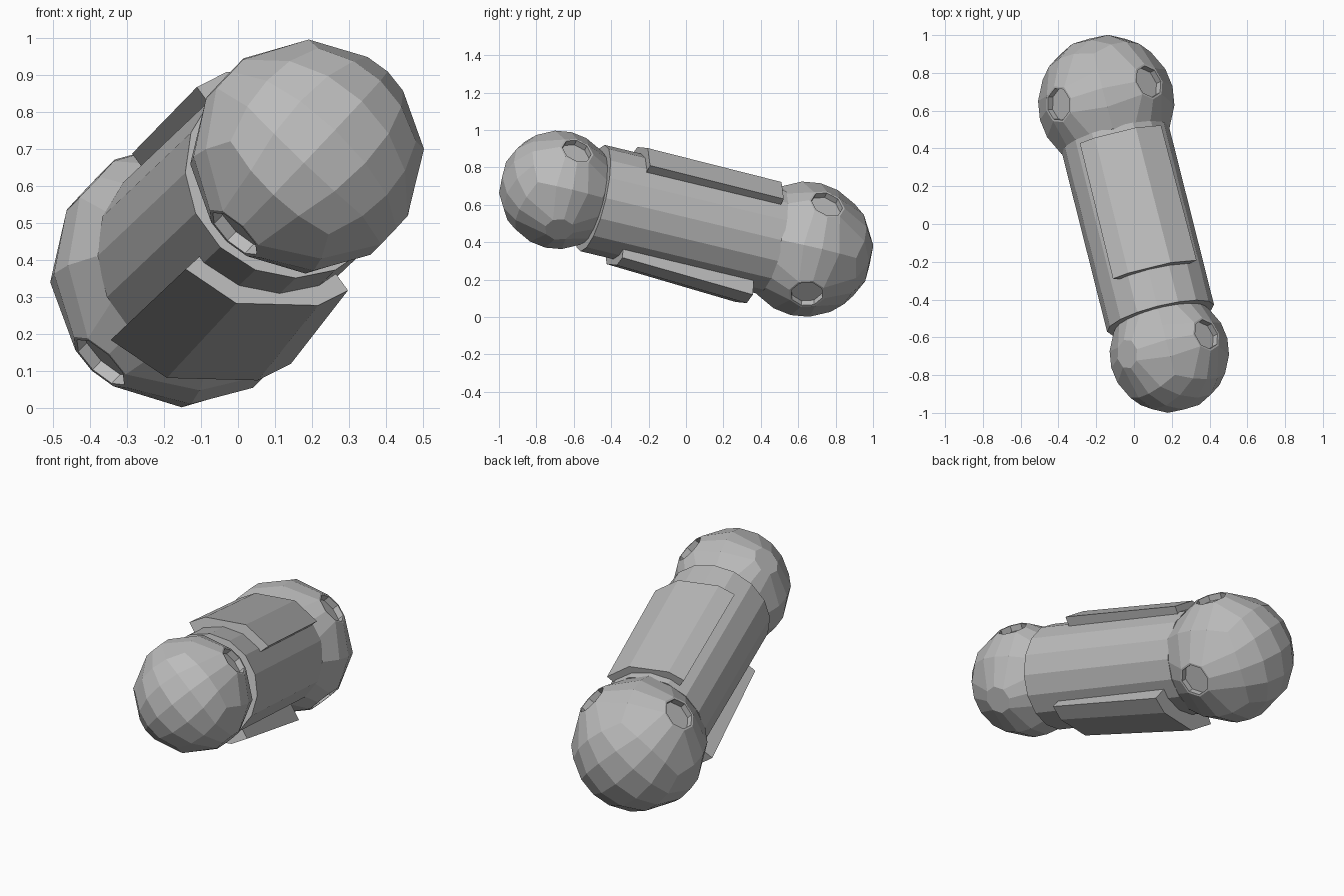
import bpy, bmesh, math
from mathutils import Vector, Matrix

if "Cube" in bpy.data.objects:
    bpy.data.objects.remove(bpy.data.objects["Cube"])

mat = bpy.data.materials.new("plain grey")
mat.diffuse_color = (0.5, 0.5, 0.5, 1)
mat.use_nodes = True
mat.node_tree.nodes["Principled BSDF"].inputs["Base Color"].default_value = mat.diffuse_color

A = Vector((0.187, -0.683, 0.68))      # front ball centre
B = Vector((-0.147, 0.64, 0.363))      # rear ball centre
D = (B - A).normalized()               # long axis
U = D.cross(Vector((0, 0, 1))).normalized()
V = U.cross(D)


def at(t, a, r):
    """Point at distance t along the axis, angle a from up, radius r."""
    return A + D * t + (U * math.sin(a) + V * math.cos(a)) * r


def finish(name, bm):
    bmesh.ops.recalc_face_normals(bm, faces=bm.faces)
    me = bpy.data.meshes.new(name)
    bm.to_mesh(me)
    bm.free()
    me.materials.append(mat)
    bpy.context.collection.objects.link(bpy.data.objects.new(name, me))


def ball(name, centre, radius, pits):
    """Cube-based ball with octagonal pits: (side direction, angular size, depth)."""
    bm = bmesh.new()
    bmesh.ops.create_cube(bm, size=2)
    bmesh.ops.subdivide_edges(bm, edges=bm.edges[:], cuts=3, use_grid_fill=True)
    for v in bm.verts:
        v.co = Vector([math.tan(c * math.pi / 4) for c in v.co]).normalized() * radius
    for direction, size, depth in pits:
        n = Vector(direction)
        mid = min(bm.verts, key=lambda v: (v.co - n * radius).length)
        ring = {v for f in mid.link_faces for v in f.verts if v is not mid}
        for v in ring:
            side = (v.co - n * v.co.dot(n)).normalized()
            v.co = (n * math.cos(size) + side * math.sin(size)) * radius
        face = bmesh.ops.dissolve_verts(bm, verts=[mid])
        top = min(bm.faces, key=lambda f: (f.calc_center_median() - n * radius).length)
        if depth:
            bmesh.ops.inset_region(bm, faces=[top], thickness=0.012)
            floor = bmesh.ops.extrude_discrete_faces(bm, faces=[top])["faces"][0]
            for v in floor.verts:
                v.co -= n * depth
    # turn the ball so its pits sit on the diagonals around the axis
    x, y = (U + V).normalized(), (V - U).normalized()
    z = x.cross(y)
    rot = Matrix((x, y, z)).transposed().to_4x4()
    bmesh.ops.transform(bm, matrix=Matrix.Translation(centre) @ rot, verts=bm.verts)
    finish(name, bm)


# end balls with pits on their four sides
ball("rear_ball", B, 0.362, [(d, 0.28, 0.035) for d in
                             ((1, 0, 0), (-1, 0, 0), (0, 1, 0), (0, -1, 0))])
ball("front_ball", A, 0.317, [((1, 0, 0), 0.3, 0.035), ((-1, 0, 0), 0.3, 0.035),
                              ((0, 1, 0), 0.25, 0), ((0, -1, 0), 0.25, 0)])

# cylindrical body
bm = bmesh.new()
rings = [[bm.verts.new(at(t, i * math.tau / 16, 0.292)) for i in range(16)]
         for t in (0.195, 1.2)]
for i in range(16):
    j = (i + 1) % 16
    bm.faces.new((rings[0][i], rings[0][j], rings[1][j], rings[1][i]))
for r in rings:
    bm.faces.new(r)
finish("body", bm)


def plate(name, turn, t0, t1, r0, r1):
    """Curved cover plate lying on the body."""
    bm = bmesh.new()
    loops = []
    angles = [math.radians(a + turn) for a in (-34, -18, 21, 49)]
    for t, r in ((t0, r0), (t1, r1)):
        loop = [at(t, a, r) for a in angles] + [at(t, a, 0.25) for a in reversed(angles)]
        loops.append([bm.verts.new(p) for p in loop])
    for i in range(8):
        j = (i + 1) % 8
        bm.faces.new((loops[0][i], loops[0][j], loops[1][j], loops[1][i]))
    for l in loops:
        for i in range(3):
            bm.faces.new((l[i], l[i + 1], l[6 - i], l[7 - i]))
    finish(name, bm)


# upper and lower cover plates
plate("upper_plate", 0, 0.4, 1.16, 0.345, 0.335)
plate("lower_plate", 180, 0.38, 1.12, 0.342, 0.38)
